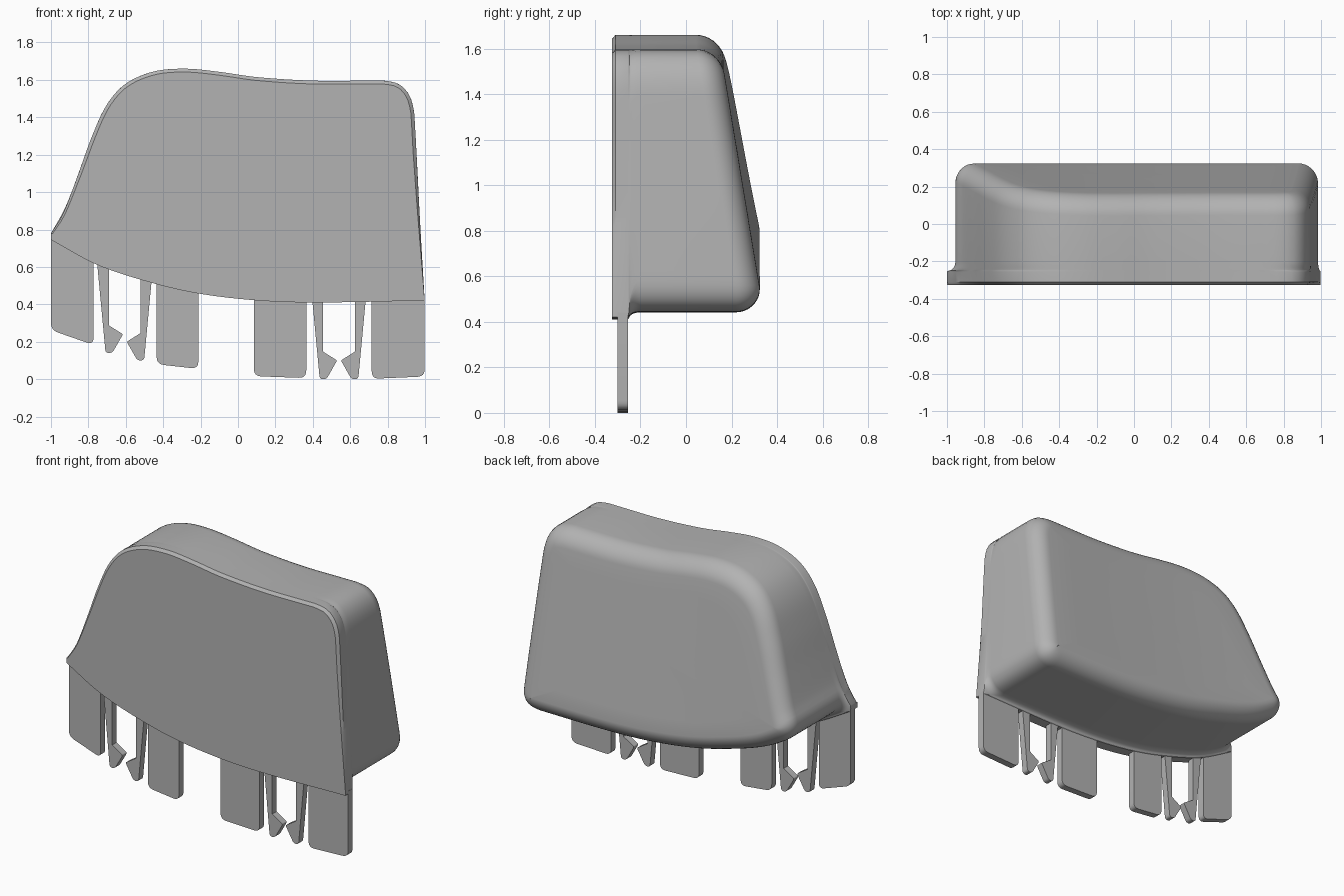
import bpy, bmesh, math
from mathutils import Vector

cube = bpy.data.objects.get("Cube")
if cube:
    bpy.data.objects.remove(cube)

grey = bpy.data.materials.new("plain_grey")
grey.use_nodes = True
grey.diffuse_color = (0.45, 0.45, 0.45, 1)
grey.node_tree.nodes["Principled BSDF"].inputs["Base Color"].default_value = (0.45, 0.45, 0.45, 1)


def finish(name, bm):
    bmesh.ops.remove_doubles(bm, verts=bm.verts, dist=1e-5)
    bmesh.ops.recalc_face_normals(bm, faces=bm.faces)
    mesh = bpy.data.meshes.new(name)
    bm.to_mesh(mesh)
    bm.free()
    obj = bpy.data.objects.new(name, mesh)
    bpy.context.collection.objects.link(obj)
    mesh.materials.append(grey)
    bpy.ops.object.select_all(action='DESELECT')
    obj.select_set(True)
    bpy.context.view_layer.objects.active = obj
    bpy.ops.object.shade_smooth_by_angle(angle=math.radians(32))
    return obj


def smooth_path(ctrl, steps=12):
    """Hermite curve through control points, chord-length spaced."""
    p = [Vector(c) for c in ctrl]
    t = [0.0]
    for a, b in zip(p, p[1:]):
        t.append(t[-1] + (b - a).length)
    last = len(p) - 1
    m = []
    for i in range(len(p)):
        a, b = max(i - 1, 0), min(i + 1, last)
        m.append((p[b] - p[a]) / (t[b] - t[a]))
    out = []
    for i in range(last):
        h = t[i + 1] - t[i]
        for k in range(steps):
            s = k / steps
            out.append(p[i] * (2*s**3 - 3*s*s + 1) + m[i] * h * (s**3 - 2*s*s + s)
                       + p[i + 1] * (3*s*s - 2*s**3) + m[i + 1] * h * (s**3 - s*s))
    return out + [p[-1]]


def resample(path, count, trim):
    """Evenly spaced points along a path, leaving out a length at both ends."""
    t = [0.0]
    for a, b in zip(path, path[1:]):
        t.append(t[-1] + (b - a).length)
    out, j = [], 0
    for i in range(count):
        d = trim + (t[-1] - 2 * trim) * i / (count - 1)
        while j < len(t) - 2 and t[j + 1] < d:
            j += 1
        out.append(path[j].lerp(path[j + 1], (d - t[j]) / (t[j + 1] - t[j])))
    return out


def blend_corner(a, c, b, n=10):
    return [a.lerp(c, i / n).lerp(c.lerp(b, i / n), i / n) for i in range(1, n)]


UPPER_COUNT, LOWER_COUNT = 90, 40


def outline(upper, lower, radius):
    u = resample(smooth_path(upper), UPPER_COUNT, radius)
    w = resample(smooth_path(lower), LOWER_COUNT, radius)
    left = (Vector(upper[-1]) + Vector(lower[0])) / 2
    right = (Vector(upper[0]) + Vector(lower[-1])) / 2
    return u + blend_corner(u[-1], left, w[0]) + w + blend_corner(w[-1], right, u[0])


def inward(ring):
    n = len(ring)
    res = []
    for i in range(n):
        d = (ring[(i + 1) % n] - ring[i - 1]).normalized()
        res.append(Vector((-d.y, d.x)))
    return res


# Shared silhouette: right wall, top, left wall
crest = [(.97, .9), (.945, 1.38), (.938, 1.45), (.915, 1.52), (.865, 1.575), (.79, 1.595),
         (.7, 1.596), (.4, 1.596), (.1, 1.615), (-.1, 1.643), (-.28, 1.66), (-.45, 1.645),
         (-.6, 1.58), (-.7, 1.47), (-.78, 1.3), (-.86, 1.08), (-.94, .875)]
plate_bottom = [(-1, .745), (-.75, .61), (-.45, .512), (-.2, .456), (.1, .421), (.4, .41), (.995, .42)]
body_bottom = [(x, z + .032) for x, z in plate_bottom]
body_bottom[0], body_bottom[-1] = (-1, .785), (.99, .445)
plate = outline([(.998, .42)] + crest + [(-1, .78)], plate_bottom, .002)
body = outline([(.99, .445)] + crest + [(-1, .785)], body_bottom, .14)

floor_path = smooth_path(body_bottom)


def back_y(p):
    """Depth of the sloping back, measured up from the curved underside."""
    z = floor_path[0].y
    for a, b in zip(floor_path, floor_path[1:]):
        if a.x <= p.x <= b.x:
            z = a.y + (b.y - a.y) * (p.x - a.x) / (b.x - a.x)
    if p.x > floor_path[-1].x:
        z = floor_path[-1].y
    return .325 - .165 * max(0, p.y - z - .1)


# Housing: chamfered front plate, flared underside, rounded sloping back
rings = []
plate_in = inward(plate)
front = []
for i, p in enumerate(plate):
    width = .018 * min(1, max(0, (p.y - .42) / .8)) if i < UPPER_COUNT else 0
    front.append(p + plate_in[i] * width)
rings.append([(p.x, -.325, p.y) for p in front])
rings.append([(p.x, -.31, p.y) for p in plate])
rings.append([(p.x, -.255, p.y) for p in plate])
for k in range(7):
    a = math.pi / 2 * k / 6
    mix = [p.lerp(b, .15 + .85 * math.sin(a)) for p, b in zip(plate, body)]
    rings.append([(p.x, -.25 + .05 * (1 - math.cos(a)), p.y) for p in mix])
R = .105
body_in = inward(body)
for k in range(10):
    a = math.pi / 2 * k / 9
    ring = [p + n * R * (1 - math.cos(a)) for p, n in zip(body, body_in)]
    rings.append([(p.x, back_y(p) - R * (1 - math.sin(a)), p.y) for p in ring])
centre = Vector((0, 1.0))
for t in (.2, .4, .6, .8):
    inner = [p.lerp(centre, t) for p in ring]
    rings.append([(p.x, back_y(p), p.y) for p in inner])

bm = bmesh.new()
loops = [[bm.verts.new(c) for c in r] for r in rings]
count = len(plate)
for a, b in zip(loops, loops[1:]):
    for i in range(count):
        j = (i + 1) % count
        bm.faces.new((a[i], a[j], b[j], b[i]))
bm.faces.new(loops[0])
tip = bm.verts.new((centre.x, back_y(centre), centre.y))
for i in range(count):
    bm.faces.new((loops[-1][i], loops[-1][(i + 1) % count], tip))
finish("housing", bm)


def slab(name, pts, y0=-.30, y1=-.255):
    bm = bmesh.new()
    face = bm.faces.new([bm.verts.new((x, y0, z)) for x, z in pts])
    ext = bmesh.ops.extrude_face_region(bm, geom=[face])
    moved = [v for v in ext["geom"] if isinstance(v, bmesh.types.BMVert)]
    bmesh.ops.translate(bm, verts=moved, vec=(0, y1 - y0, 0))
    finish(name, bm)


def rounded(pts, radii):
    out = []
    for i, (p, r) in enumerate(zip(pts, radii)):
        c, a, b = Vector(p), Vector(pts[i - 1]), Vector(pts[(i + 1) % len(pts)])
        if r == 0:
            out.append(c)
            continue
        s, e = c + (a - c).normalized() * r, c + (b - c).normalized() * r
        out += [s] + blend_corner(s, c, e, 6) + [e]
    return out


# Wide locating tabs: x range, bottom heights, top heights
tabs = [(-1, -.772, .262, .183, .765, .65), (-.435, -.212, .08, .055, .55, .5),
        (.085, .365, .016, .006, .46, .45), (.715, .998, .002, .014, .45, .44)]
for i, (x0, x1, b0, b1, t0, t1) in enumerate(tabs):
    slab(f"wide_tab_{i + 1}", rounded([(x0, t0), (x0, b0), (x1, b1), (x1, t1)], [0, .04, .04, 0]))

# Snap hooks in two facing pairs
hook = rounded([(.39, .5), (.437, .0), (.473, .0), (.53, .1), (.455, .147), (.455, .5)],
               [0, .018, .018, .01, 0, 0])
for name, dx, lift_a, lift_b in (("right", -1.145, .14, .1), ("left", 0, 0, 0)):
    slab(f"{name}_outer_hook", [(p.x + dx, p.y + lift_a) for p in hook])
    slab(f"{name}_inner_hook", [(1.08 - p.x + dx, p.y + lift_b) for p in hook])
